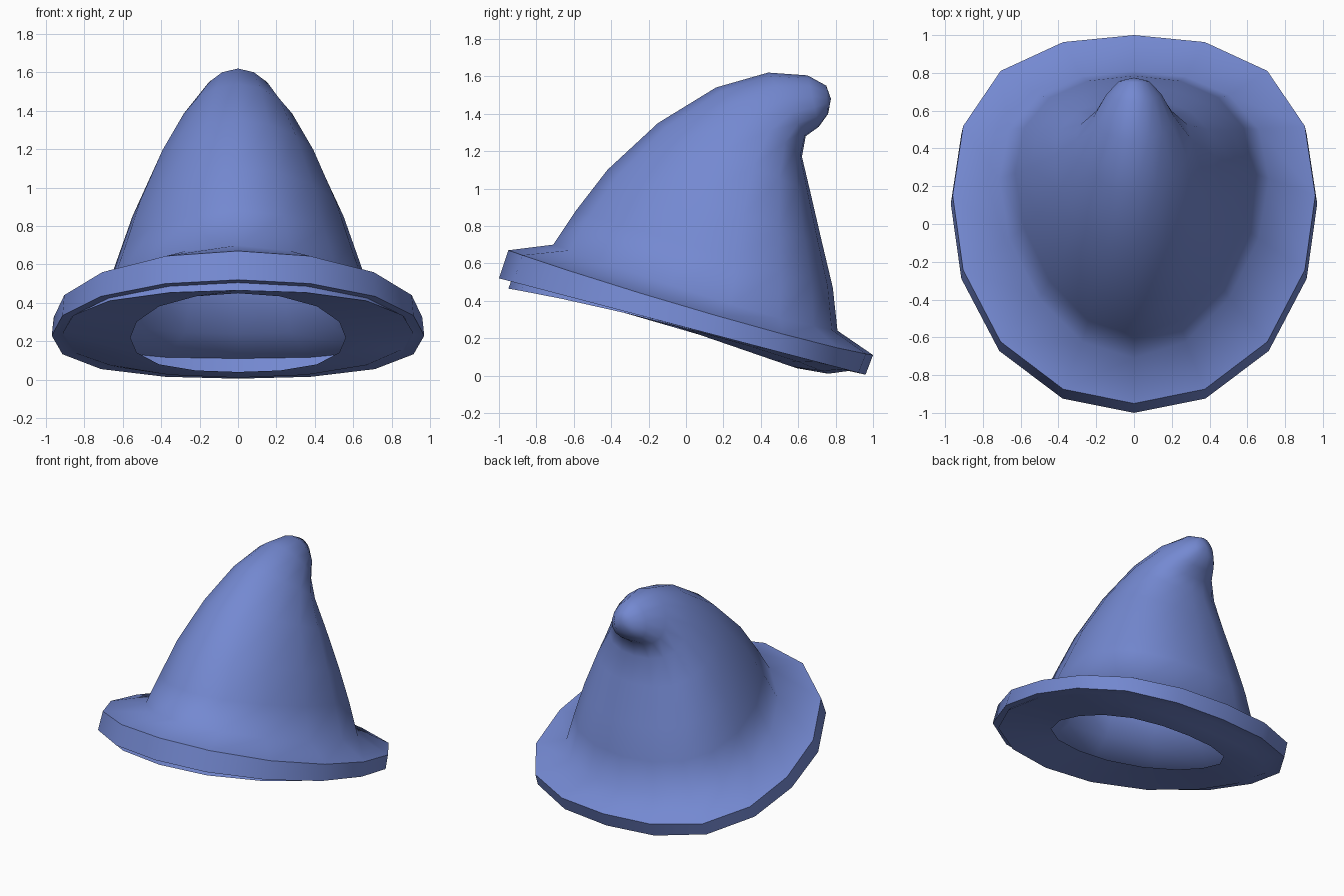
import bpy, bmesh, math
from mathutils import Vector

cube = bpy.data.objects.get("Cube")
if cube:
    bpy.data.objects.remove(cube)

SIDES = 16

# Each ring: front (y, z), back (y, z), half width, optional drop at the sides
brim = [
    ((-0.60, 0.45), (0.59, 0.04), 0.56),         # head opening
    ((-0.95, 0.465), (0.76, 0.01), 0.91, -0.04),  # underside lip
    ((-0.935, 0.505), (0.87, 0.025), 0.915),
    ((-1.00, 0.52), (0.96, 0.005), 0.97),
    ((-0.95, 0.67), (1.00, 0.11), 0.96, 0.03),
]
crown = [
    ((-0.71, 0.70), (0.81, 0.24), 0.715, 0.03),
    ((-0.59, 0.88), (0.785, 0.47), 0.63),
    ((-0.42, 1.10), (0.73, 0.70), 0.55),
    ((-0.15, 1.35), (0.665, 0.98), 0.425),
    ((0.16, 1.54), (0.62, 1.17), 0.305),
    ((0.44, 1.62), (0.64, 1.28), 0.215),
    ((0.65, 1.605), (0.71, 1.33), 0.145),  # drooping tip
    ((0.75, 1.55), (0.76, 1.40), 0.08),
]


def add_ring(bm, skew, bulge, front, back, width, drop=0):
    """Tilted oval: skew moves its sides back, bulge fills its diagonals."""
    f, b = Vector((0, *front)), Vector((0, *back))
    mid, half = (f + b) / 2, (b - f) / 2
    ring = []
    for i in range(SIDES):
        a = math.tau * i / SIDES
        r = 1 + bulge * math.sin(2 * a) ** 2
        s, c = r * math.sin(a), r * math.cos(a)
        p = mid + half * (c + skew * s * s)
        p.x = width * s
        p.z -= drop * s * s
        ring.append(bm.verts.new(p))
    return ring


# One hollow skin: underside, brim, then crown
bm = bmesh.new()
rings = []
for section, skew, bulge in ((brim, 0.13, 0.04), (crown, 0.25, 0)):
    rings += [add_ring(bm, skew, bulge, *r) for r in section]
tip = bm.verts.new((0, 0.775, 1.48))
for i in range(SIDES):
    j = (i + 1) % SIDES
    for lower, upper in zip(rings, rings[1:]):
        bm.faces.new((lower[j], lower[i], upper[i], upper[j]))
    bm.faces.new((rings[-1][j], rings[-1][i], tip))

mesh = bpy.data.meshes.new("pointed_hat")
bm.to_mesh(mesh)
bm.free()
hat = bpy.data.objects.new("pointed_hat", mesh)
bpy.context.collection.objects.link(hat)

# Blue felt
felt = bpy.data.materials.new("blue_felt")
felt.use_nodes = True
colour = (0.175, 0.25, 0.64, 1)
felt.diffuse_color = colour
bsdf = next(n for n in felt.node_tree.nodes if n.type == "BSDF_PRINCIPLED")
bsdf.inputs["Base Color"].default_value = colour
mesh.materials.append(felt)

# Soft crown, crisp rim edges
bpy.ops.object.select_all(action="DESELECT")
hat.select_set(True)
bpy.context.view_layer.objects.active = hat
bpy.ops.object.shade_smooth_by_angle(angle=math.radians(55))
